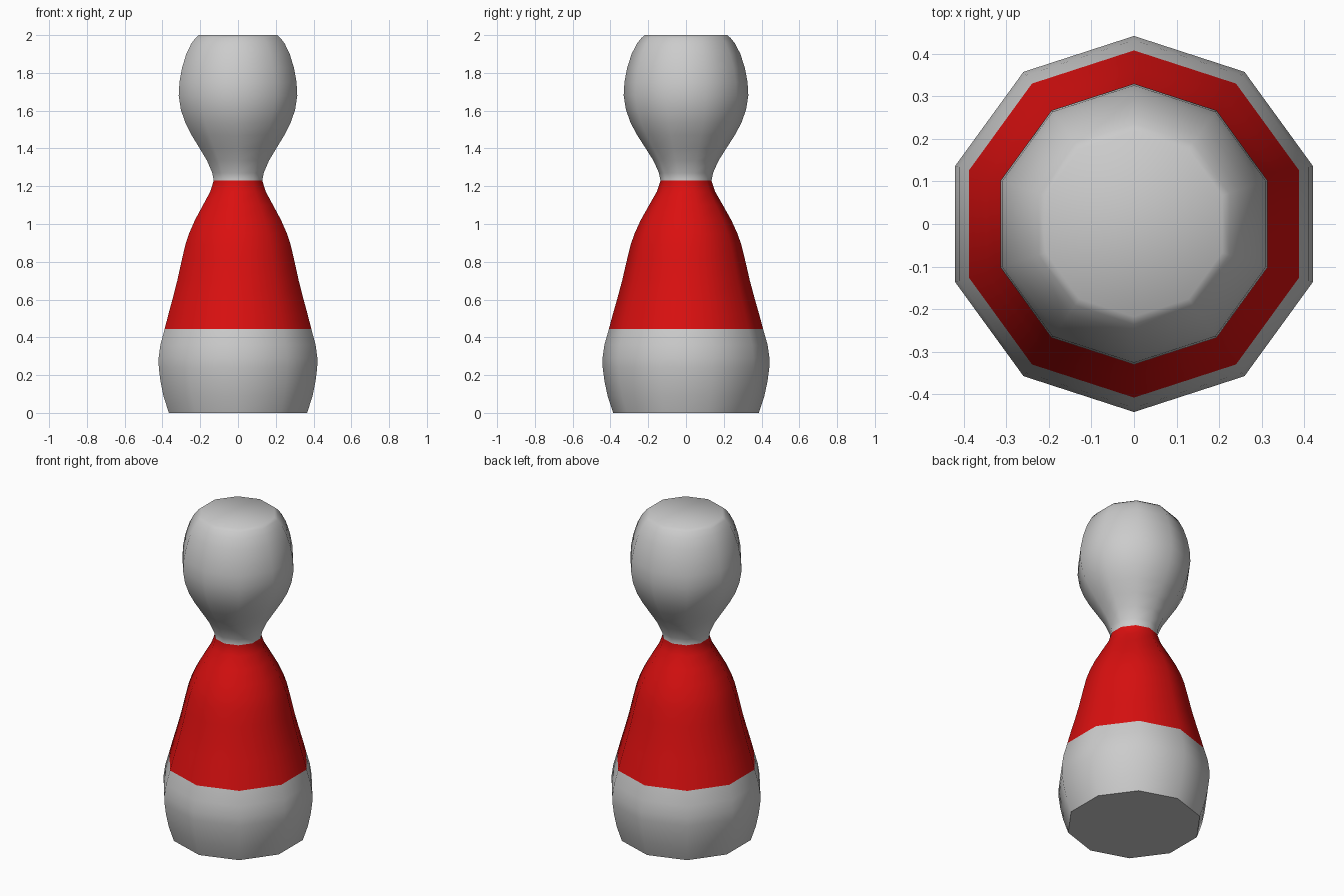
import bpy, bmesh, math

if "Cube" in bpy.data.objects:
    bpy.data.objects.remove(bpy.data.objects["Cube"])

SIDES = 10
# Profile from the base up: (corner radius, height)
PROFILE = [
    (0.385, 0.0), (0.39, 0.015), (0.415, 0.09), (0.432, 0.17), (0.441, 0.24),
    (0.442, 0.29), (0.432, 0.36), (0.408, 0.445), (0.388, 0.52), (0.365, 0.60),
    (0.338, 0.70), (0.315, 0.80), (0.293, 0.89), (0.272, 0.95), (0.24, 1.02),
    (0.195, 1.10), (0.155, 1.17), (0.135, 1.23), (0.143, 1.27), (0.172, 1.335),
    (0.213, 1.40), (0.258, 1.47), (0.293, 1.535), (0.318, 1.605), (0.33, 1.68),
    (0.326, 1.75), (0.312, 1.825), (0.288, 1.90), (0.26, 1.955), (0.236, 1.985),
    (0.218, 2.0),
]
BAND = (0.44, 1.235)  # heights of the red band

# Ten-sided lathed body with corners on the y axis
bm = bmesh.new()
rings = []
for r, z in PROFILE:
    angles = [math.pi / 2 + i * math.tau / SIDES for i in range(SIDES)]
    rings.append([bm.verts.new((r * math.cos(a), r * math.sin(a), z)) for a in angles])
for low, high in zip(rings, rings[1:]):
    for i in range(SIDES):
        j = (i + 1) % SIDES
        face = bm.faces.new((low[i], low[j], high[j], high[i]))
        if BAND[0] < low[0].co.z and high[0].co.z < BAND[1]:
            face.material_index = 1

# Flat base and top
bm.faces.new(rings[0][::-1])
bm.faces.new(rings[-1])

mesh = bpy.data.meshes.new("skittle_pin")
bm.to_mesh(mesh)
bm.free()
pin = bpy.data.objects.new("skittle_pin", mesh)
bpy.context.collection.objects.link(pin)

# Plain body and red band
grey = bpy.data.materials.new("plain_grey")
grey.diffuse_color = (0.8, 0.8, 0.8, 1)
grey.use_nodes = True
grey.node_tree.nodes["Principled BSDF"].inputs["Base Color"].default_value = grey.diffuse_color
red = bpy.data.materials.new("band_red")
red.diffuse_color = (0.7, 0.005, 0.005, 1)
red.use_nodes = True
red.node_tree.nodes["Principled BSDF"].inputs["Base Color"].default_value = red.diffuse_color
mesh.materials.append(grey)
mesh.materials.append(red)

# Smooth sides, crisp base edge
bpy.context.view_layer.objects.active = pin
pin.select_set(True)
bpy.ops.object.shade_smooth_by_angle(angle=math.radians(60))
